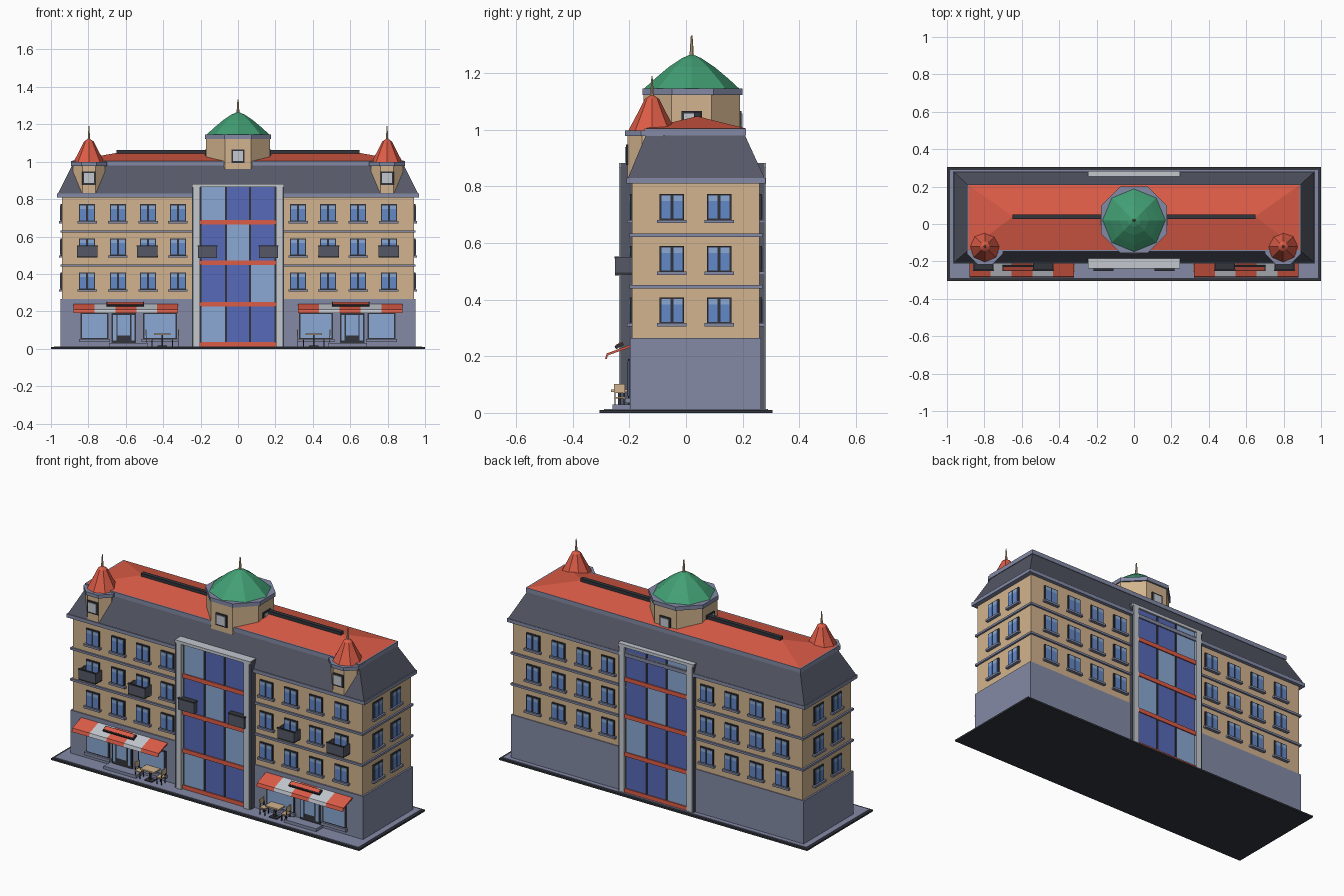
import bpy, bmesh, math
from mathutils import Matrix, Vector

cube = bpy.data.objects.get("Cube")
if cube:
    bpy.data.objects.remove(cube, do_unlink=True)


def material(name, hex_code):
    srgb = [int(hex_code[i:i + 2], 16) / 255 for i in (0, 2, 4)]
    rgba = [c / 12.92 if c < 0.04 else ((c + 0.055) / 1.055) ** 2.4 for c in srgb] + [1]
    m = bpy.data.materials.new(name)
    m.use_nodes = True
    m.diffuse_color = rgba
    m.node_tree.nodes["Principled BSDF"].inputs["Base Color"].default_value = rgba
    return m


TAN = material("tan plaster", "D2B48E")
STONE = material("blue grey stone", "838AA6")
SLATE = material("dark slate", "555966")
DARK = material("charcoal", "33353C")
RED = material("roof red", "DC5C47")
GREEN = material("dome green", "429F74")
SKY = material("light blue glass", "8AA9D4")
BLUE = material("deep blue glass", "566AB8")
PANE = material("window blue", "6288C8")
GREY = material("light grey", "C3C8CF")


def finish(name, bm, mats):
    bmesh.ops.recalc_face_normals(bm, faces=bm.faces)
    me = bpy.data.meshes.new(name)
    bm.to_mesh(me)
    bm.free()
    for m in mats:
        me.materials.append(m)
    ob = bpy.data.objects.new(name, me)
    bpy.context.collection.objects.link(ob)
    return ob


def boxes(name, parts, flip=1):
    """One object from boxes (x0, x1, y0, y1, z0, z1, material)."""
    bm, mats = bmesh.new(), []
    for x0, x1, y0, y1, z0, z1, mat in parts:
        if mat not in mats:
            mats.append(mat)
        mid = Vector((flip * (x0 + x1), y0 + y1, z0 + z1)) / 2
        size = Matrix.Diagonal((abs(x1 - x0), abs(y1 - y0), abs(z1 - z0), 1))
        made = bmesh.ops.create_cube(bm, size=1, matrix=Matrix.Translation(mid) @ size)
        for f in {f for v in made["verts"] for f in v.link_faces}:
            f.material_index = mats.index(mat)
    return finish(name, bm, mats)


def loft(name, rings, mat):
    """Solid skinned through rings of equal point count."""
    bm = bmesh.new()
    vs = [[bm.verts.new(p) for p in r] for r in rings]
    n = len(vs[0])
    for a, b in zip(vs, vs[1:]):
        for i in range(n):
            j = (i + 1) % n
            bm.faces.new((a[i], a[j], b[j], b[i]))
    bm.faces.new(vs[0])
    bm.faces.new(vs[-1])
    return finish(name, bm, [mat])


def rect(x, y0, y1, z):
    return [(-x, y0, z), (x, y0, z), (x, y1, z), (-x, y1, z)]


def octagon(cx, cy, r, z, flat=True):
    """Flat-sided ring uses r as its apothem, pointed ring as its radius."""
    if flat:
        r /= math.cos(math.pi / 8)
    turn = math.pi / 8 if flat else 0
    return [(cx + r * math.cos(turn + k * math.pi / 4),
             cy + r * math.sin(turn + k * math.pi / 4), z) for k in range(8)]


def place(mesh_ob, spots):
    """Put linked copies of an object at (x, y, z, angle)."""
    for i, (x, y, z, a) in enumerate(spots):
        ob = mesh_ob if i == 0 else mesh_ob.copy()
        if i:
            bpy.context.collection.objects.link(ob)
        ob.location, ob.rotation_euler = (x, y, z), (0, 0, a)


# Pavement and walls
boxes("pavement", [(-1, 1, -.305, .305, 0, .01, DARK),
                   (-.985, .985, -.29, .29, .005, .013, STONE)])
boxes("ground_floor", [(-.95, .95, -.197, .265, .01, .265, STONE)])
boxes("upper_walls", [(-.94, .94, -.19, .26, .265, .82, TAN)])
boxes("floor_bands", [(-.95, .95, -.2, .27, z - .006, z + .006, STONE) for z in (.445, .627)])
boxes("eaves_cornice", [(-.967, .967, -.21, .28, .81, .83, STONE)])

# Main roof
loft("mansard_roof", [rect(.962, -.205, .277, .83), rect(.885, -.14, .206, .985)], SLATE)
boxes("roof_cornice", [(-.892, .892, -.146, .212, .98, 1.005, STONE)])
loft("hipped_roof", [rect(.885, -.138, .208, 1.005), rect(.65, .038, .042, 1.047)], RED)
boxes("roof_ridge", [(-.65, .65, .028, .052, 1.035, 1.063, DARK)])

# Windows: frame, paired panes with pale tops, sill
parts = [(-.043, .043, -.008, .01, .005, .098, DARK), (-.052, .052, -.018, .01, -.005, .007, STONE)]
for s in (-1, 1):
    parts += [(s * .005, s * .037, -.011, 0, .011, .073, PANE),
              (s * .005, s * .037, -.011, 0, .073, .092, SKY)]
spots = []
for z in (.31, .492, .675):
    for x in (.321, .481, .642, .807):
        for s in (-1, 1):
            spots += [(s * x, -.19, z, 0), (s * x, .26, z, math.pi)]
    for y in (-.05, .117):
        spots += [(.94, y, z, math.pi / 2), (-.94, y, z, -math.pi / 2)]
place(boxes("window", parts), spots)

# Balconies with open tops
bal = []
for x in (-.805, -.485, .485, .805):
    bal += [(x - .055, x + .055, -.25, -.19, .488, .496, DARK),
            (x - .055, x + .055, -.25, -.244, .496, .55, SLATE),
            (x - .057, x + .057, -.252, -.242, .546, .553, DARK)]
    for s in (-1, 1):
        bal.append((x + s * .049, x + s * .055, -.25, -.19, .496, .55, SLATE))
boxes("balconies", bal)
boxes("bay_balconies", [(s * .112, s * .215, -.25, -.21, .485, .55, SLATE) for s in (-1, 1)]
      + [(s * .11, s * .217, -.252, -.21, .546, .553, DARK) for s in (-1, 1)])

# Glazed bays, front and back; the pale pane shifts from floor to floor
LEVELS = (.012, .225, .448, .665, .87)
PALE = (0, 2, 1, 0)


def bay(name, wall, glass, face):
    out = 1 if face > 0 else -1
    parts = [(-.205, .205, wall, glass, .01, .87, DARK),
             (-.245, .245, wall, face, .865, .882, GREY)]
    for s in (-1, 1):
        parts += [(s * .203, s * .238, wall, face, .01, .88, GREY),
                  (s * .238, s * .246, wall, face - out * .006, .01, .88, SLATE),
                  (s * .06, s * .07, wall, glass + out * .007, .012, .868, DARK)]
    for row in range(4):
        z0, z1 = LEVELS[row], LEVELS[row + 1]
        parts.append((-.203, .203, wall, glass + out * .009, z0, z0 + .024, RED))
        for col in range(3):
            x = (col - 1) * .133
            parts.append((x - .063, x + .063, wall, glass + out * .003, z0 + .024, z1,
                          SKY if PALE[row] == col else BLUE))
    boxes(name, parts)


bay("front_bay", -.178, -.215, -.237)
bay("back_bay", .25, .27, .283)

# Central tower with dome
loft("tower_body", [octagon(0, .02, .17, .88), octagon(0, .02, .17, 1.13)], TAN)
loft("tower_cornice", [octagon(0, .023, .177, 1.122), octagon(0, .023, .177, 1.145)], STONE)
loft("tower_dome", [octagon(0, .02, r, z, False) for r, z in
     ((.168, 1.145), (.13, 1.18), (.08, 1.222), (.035, 1.252), (.008, 1.264))], GREEN)
loft("tower_spire", [octagon(0, .02, r, z) for r, z in
     ((.008, 1.255), (.006, 1.29), (.003, 1.333))], TAN)

# Corner turrets
for side, x in (("right", -.797), ("left", .797)):
    y = -.12
    loft(side + "_turret_body", [octagon(x, y, .086, .832), octagon(x, y, .086, .985)], TAN)
    loft(side + "_turret_cornice", [octagon(x, y, .096, .978), octagon(x, y, .096, .998)], STONE)
    loft(side + "_turret_roof", [octagon(x, y, r, z, False) for r, z in
         ((.083, .998), (.05, 1.06), (.026, 1.108), (.005, 1.122))], RED)
    loft(side + "_turret_spire", [octagon(x, y, r, z) for r, z in
         ((.007, 1.115), (.005, 1.145), (.002, 1.19))], TAN)

# Small square windows of tower and turrets
parts = [(-.036, .036, -.006, .01, -.036, .036, DARK), (-.027, .027, -.009, 0, -.027, .027, GREY)]
place(boxes("attic_window", parts),
      [(-.797, -.206, .912, 0), (.797, -.206, .912, 0), (0, -.15, 1.03, 0),
       (0, .19, 1.03, math.pi), (.17, .02, 1.03, math.pi / 2), (-.17, .02, 1.03, -math.pi / 2)])

# Shop fronts, mirrored about the centre
for side, s in (("left", 1), ("right", -1)):
    shop = []
    for x0, x1 in ((.7, .835), (.335, .5)):
        shop += [(x0 - .008, x1 + .008, -.203, -.19, .05, .19, DARK),
                 (x0, x1, -.206, -.19, .058, .185, SKY),
                 (x0 - .015, x1 + .015, -.215, -.19, .035, .052, STONE)]
    shop += [(.545, .675, -.204, -.19, .03, .19, DARK),
             (.577, .643, -.208, -.19, .07, .18, SKY),
             (.553, .57, -.208, -.19, .045, .18, SKY),
             (.65, .667, -.208, -.19, .045, .18, SKY),
             (.48, .69, -.26, -.19, .01, .03, STONE)]
    boxes(side + "_shop_front", shop, s)

    # Striped awning: sloped cloth and hanging valance
    for i in range(5):
        x0 = s * (.32 + i * .112)
        x1 = x0 + s * .112
        section = ((-.19, .243), (-.28, .21), (-.286, .19), (-.28, .19), (-.276, .203), (-.19, .234))
        loft(f"{side}_awning_stripe_{i + 1}", [[(x, y, z) for y, z in section] for x in (x0, x1)],
             GREY if i % 2 else RED)
    sign = boxes(side + "_blank_sign", [(-.1, .1, -.016, .016, -.004, .007, DARK),
                                        (-.094, .094, -.011, .011, 0, .01, RED)])
    sign.location, sign.rotation_euler = (s * .603, -.235, .236), (.5, 0, 0)

    # Cafe table and chairs
    cafe = [(.36, .45, -.265, -.205, .074, .082, TAN), (.4, .41, -.24, -.23, .012, .075, DARK),
            (.38, .43, -.255, -.215, .012, .018, DARK)]
    for x, back in ((.335, .318), (.475, .492)):
        cafe += [(x - .018, x + .018, -.255, -.215, .05, .056, TAN),
                 (back - .003, back + .003, -.255, -.215, .07, .102, TAN)]
        for dx in (-.015, .015):
            for y in (-.253, -.22):
                top = .08 if (dx > 0) == (back > x) else .05
                cafe.append((x + dx - .002, x + dx + .002, y, y + .004, .012, top, DARK))
    boxes(side + "_cafe_set", cafe, s)
